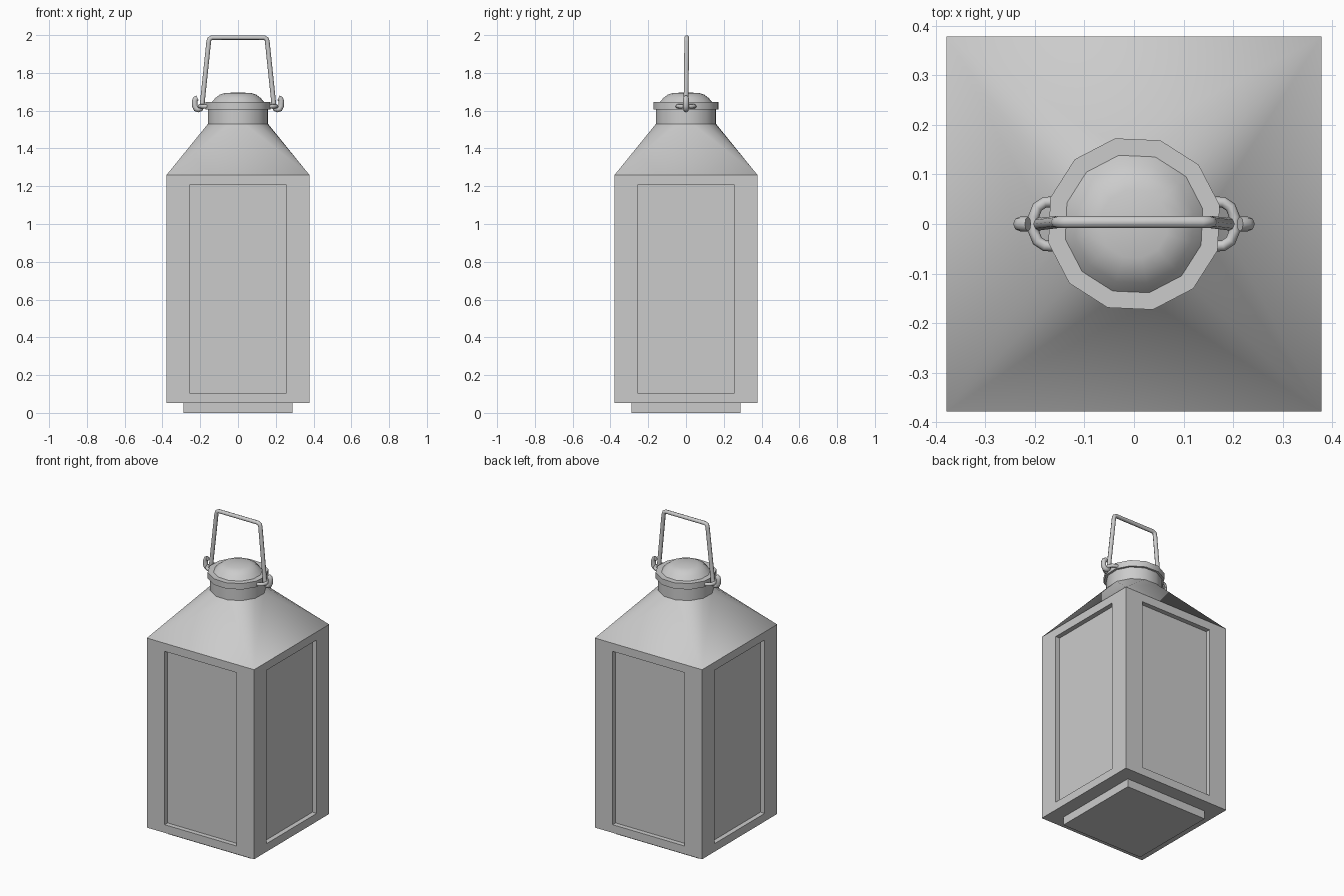
import bpy, bmesh, math
from math import cos, sin, radians

if "Cube" in bpy.data.objects:
    bpy.data.objects.remove(bpy.data.objects["Cube"])

HALF, INNER = 0.378, 0.253          # body half width, panel/base half width
Z0, Z1 = 0.052, 1.26                # body bottom and top
SIDES, OFFSET = 12, radians(12.5)   # round parts


def make_object(name, bm, smooth=False):
    bmesh.ops.recalc_face_normals(bm, faces=bm.faces)
    for f in bm.faces:
        f.smooth = smooth
    me = bpy.data.meshes.new(name)
    bm.to_mesh(me)
    bm.free()
    ob = bpy.data.objects.new(name, me)
    bpy.context.collection.objects.link(ob)
    return ob


def ring(bm, r, z):
    return [bm.verts.new((r * cos(OFFSET + math.tau * i / SIDES),
                          r * sin(OFFSET + math.tau * i / SIDES), z))
            for i in range(SIDES)]


def wire(name, points, radius):
    """Round rod along points (x, y, z, thickness factor)."""
    cu = bpy.data.curves.new(name, 'CURVE')
    cu.dimensions = '3D'
    cu.bevel_depth = radius
    cu.bevel_resolution = 2
    cu.use_fill_caps = True
    sp = cu.splines.new('POLY')
    sp.points.add(len(points) - 1)
    for p, (x, y, z, f) in zip(sp.points, points):
        p.co = (x, y, z, 1)
        p.radius = f
    sp.use_smooth = True
    ob = bpy.data.objects.new(name, cu)
    bpy.context.collection.objects.link(ob)
    return ob


# Body: box with four recessed panels and a raised foot
bm = bmesh.new()
bmesh.ops.create_cube(bm, size=1)
for v in bm.verts:
    v.co = (v.co.x * 2 * HALF, v.co.y * 2 * HALF, Z0 if v.co.z < 0 else Z1)
bm.normal_update()
walls = [f for f in bm.faces if abs(f.normal.z) < 0.5]
floor = next(f for f in bm.faces if f.normal.z < -0.5)
top = next(f for f in bm.faces if f.normal.z > 0.5)
bmesh.ops.inset_individual(bm, faces=walls, thickness=0.073)
for f in walls:
    axis = 1 if abs(f.normal.x) > 0.5 else 0
    for v in f.verts:
        v.co[axis] = math.copysign(INNER, v.co[axis])
for f in walls:
    n = f.normal.copy()
    new = bmesh.ops.extrude_discrete_faces(bm, faces=[f])['faces'][0]
    bmesh.ops.translate(bm, verts=new.verts, vec=n * -0.03)
bmesh.ops.inset_individual(bm, faces=[floor], thickness=HALF - INNER)
foot = bmesh.ops.extrude_discrete_faces(bm, faces=[floor])['faces'][0]
for v in foot.verts:
    v.co.z = 0
bmesh.ops.delete(bm, geom=[top], context='FACES_ONLY')
make_object("lantern_body", bm)

# Roof: square base blending into the round neck
bm = bmesh.new()
upper = ring(bm, 0.163, 1.53)
corners = [bm.verts.new((HALF * sx, HALF * sy, Z1))
           for sx, sy in ((1, 1), (-1, 1), (-1, -1), (1, -1))]
for k in range(4):
    a, b = corners[k], corners[(k + 1) % 4]
    u = [upper[(3 * k + j) % SIDES] for j in range(4)]
    bm.faces.new((a, u[1], u[0]))
    bm.faces.new((a, u[2], u[1]))
    bm.faces.new((a, b, u[3], u[2]))
make_object("roof", bm, True)

# Neck, rim and domed cap turned from one profile
bm = bmesh.new()
profile = [(0.163, 1.53), (0.163, 1.607), (0.177, 1.607), (0.177, 1.645),
           (0.142, 1.645), (0.122, 1.668), (0.098, 1.685), (0.07, 1.694)]
rings = [ring(bm, r, z) for r, z in profile]
for lo, hi in zip(rings, rings[1:]):
    for i in range(SIDES):
        j = (i + 1) % SIDES
        bm.faces.new((lo[i], lo[j], hi[j], hi[i]))
tip = bm.verts.new((0, 0, 1.696))
for i in range(SIDES):
    bm.faces.new((rings[-1][i], rings[-1][(i + 1) % SIDES], tip))
cap = make_object("neck_and_cap", bm)
bpy.context.view_layer.objects.active = cap
cap.select_set(True)
bpy.ops.object.shade_smooth_by_angle(angle=radians(40))

# Half-loop lugs on both sides of the rim
for name, s in (("left_lug", -1), ("right_lug", 1)):
    wire(name, [(s * x, y, 1.623, 1) for x, y in
                ((0.155, 0.045), (0.18, 0.044), (0.195, 0.034), (0.203, 0.014),
                 (0.203, -0.014), (0.195, -0.034), (0.18, -0.044),
                 (0.155, -0.045))], 0.011)

# Bail handle with a hook curling outward through each lug
right = [(0.214, 0, 1.667, 1.2), (0.225, 0, 1.662, 1.2), (0.229, 0, 1.65, 1.2),
         (0.229, 0, 1.625, 1.2), (0.222, 0, 1.61, 1.2), (0.21, 0, 1.606, 1.2),
         (0.198, 0, 1.61, 1.15), (0.19, 0, 1.625, 1.1), (0.188, 0, 1.65, 1),
         (0.155, 0.004, 1.965, 1), (0.151, 0.004, 1.98, 1),
         (0.137, 0.004, 1.987, 1)]
left = [(-x, y, z, f) for x, y, z, f in reversed(right)]
wire("handle", right + left, 0.0125)
